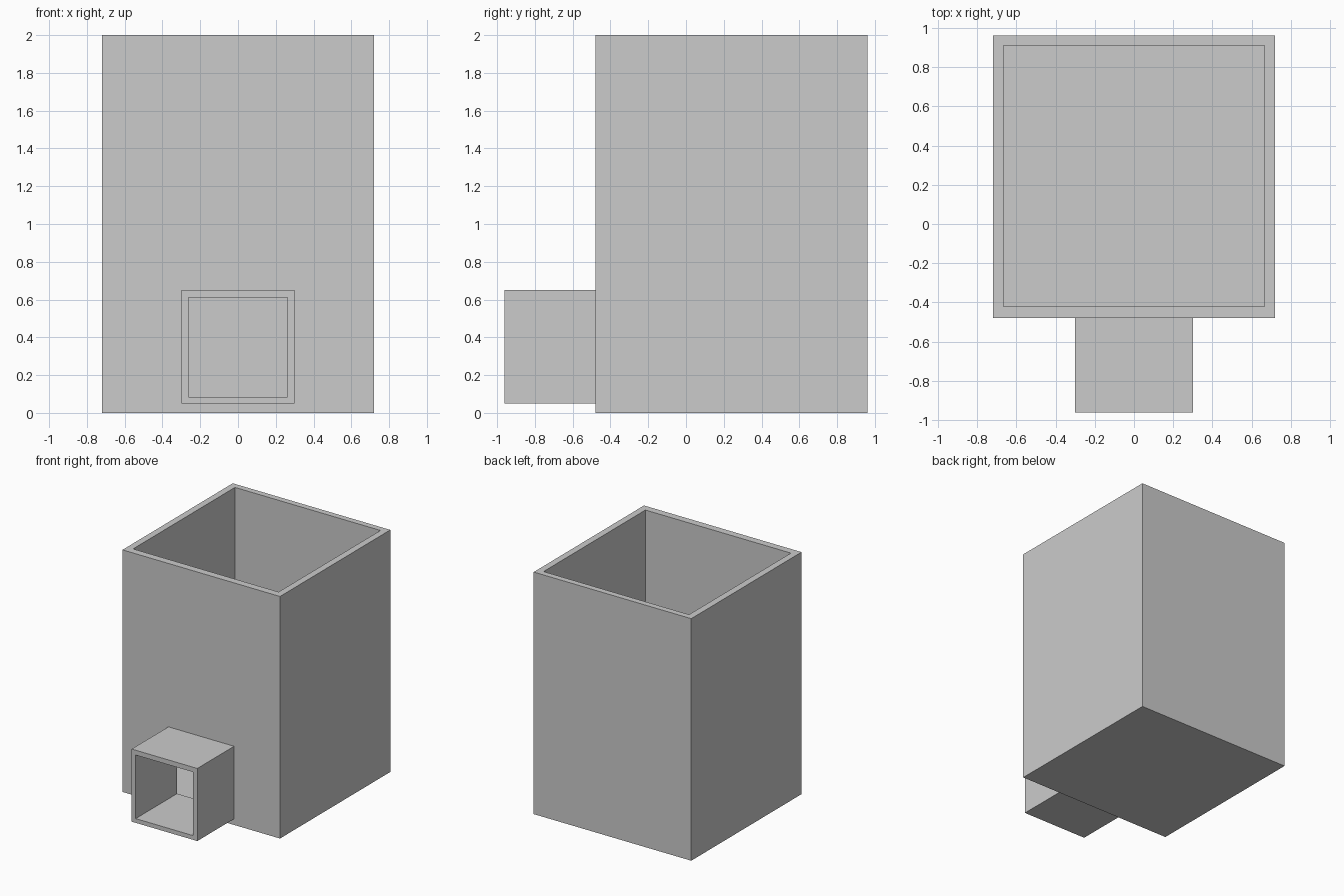
import bpy
import bmesh
from mathutils import Vector

if "Cube" in bpy.data.objects:
    bpy.data.objects.remove(bpy.data.objects["Cube"])


def box(name, lo, hi):
    lo, hi = Vector(lo), Vector(hi)
    bm = bmesh.new()
    bmesh.ops.create_cube(bm, size=1)
    bmesh.ops.scale(bm, vec=hi - lo, verts=bm.verts)
    bmesh.ops.translate(bm, vec=(lo + hi) / 2, verts=bm.verts)
    mesh = bpy.data.meshes.new(name)
    bm.to_mesh(mesh)
    bm.free()
    obj = bpy.data.objects.new(name, mesh)
    bpy.context.collection.objects.link(obj)
    return obj


def boolean(obj, other, operation):
    mod = obj.modifiers.new(operation.lower(), 'BOOLEAN')
    mod.operation = operation
    mod.object = other
    mod.solver = 'EXACT'
    other.hide_render = True
    bpy.context.view_layer.objects.active = obj
    bpy.ops.object.modifier_apply(modifier=mod.name)
    bpy.data.objects.remove(other)


# Open-topped bin with a floor
body = box("open_bin", (-0.72, -0.48, 0), (0.72, 0.96, 2))
boolean(body, box("bin_cavity", (-0.665, -0.42, 0.06), (0.665, 0.91, 2.2)), 'DIFFERENCE')

# Square spout joined to the front wall
boolean(body, box("spout", (-0.30, -0.96, 0.05), (0.30, -0.45, 0.65)), 'UNION')

# Opening running through the spout and wall into the bin
boolean(body, box("spout_opening", (-0.263, -1.1, 0.085), (0.263, -0.3, 0.61)), 'DIFFERENCE')
